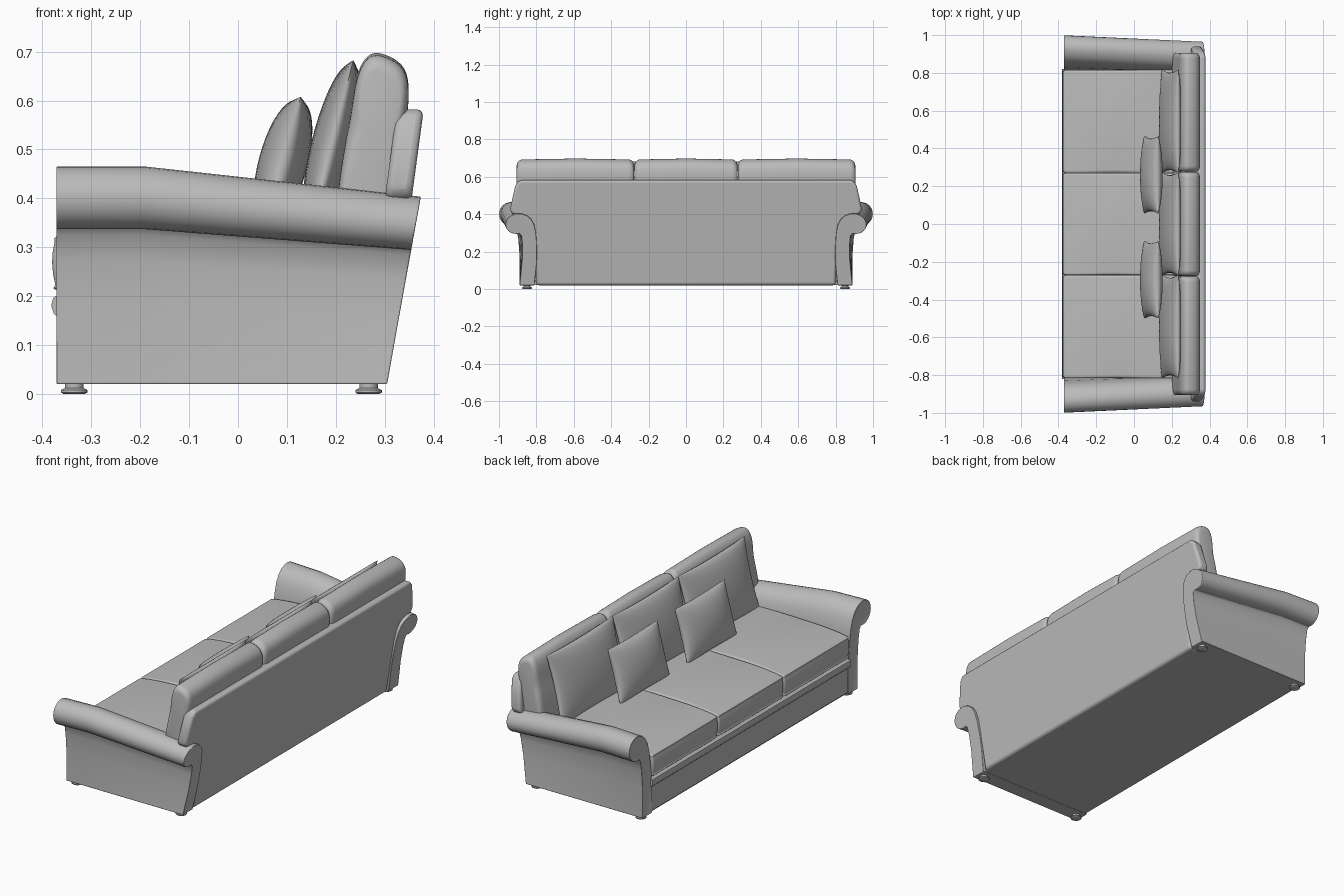
import bpy, bmesh
from math import sin, cos, radians, pi
from mathutils import Vector

if "Cube" in bpy.data.objects:
    bpy.data.objects.remove(bpy.data.objects["Cube"], do_unlink=True)

fabric = bpy.data.materials.new("grey_fabric")
fabric.use_nodes = True
grey = (0.5, 0.5, 0.5, 1)
fabric.diffuse_color = grey
fabric.node_tree.nodes["Principled BSDF"].inputs["Base Color"].default_value = grey


def finish(bm, name, bevel=0.0, angle=35):
    """Turn a bmesh into a smooth shaded object with optional rounded edges."""
    bmesh.ops.recalc_face_normals(bm, faces=bm.faces)
    mesh = bpy.data.meshes.new(name)
    bm.to_mesh(mesh)
    bm.free()
    mesh.materials.append(fabric)
    obj = bpy.data.objects.new(name, mesh)
    bpy.context.collection.objects.link(obj)
    if bevel:
        mod = obj.modifiers.new("rounding", "BEVEL")
        mod.width, mod.segments = bevel, 3
        mod.limit_method, mod.angle_limit = "ANGLE", radians(angle)
    bpy.ops.object.select_all(action="DESELECT")
    obj.select_set(True)
    bpy.context.view_layer.objects.active = obj
    bpy.ops.object.shade_smooth_by_angle(angle=radians(angle))
    return obj


def loft(rings, panel=0.0):
    """Skin closed rings and cap both ends; panel insets the first cap."""
    bm = bmesh.new()
    loops = [[bm.verts.new(p) for p in ring] for ring in rings]
    n = len(loops[0])
    for a, b in zip(loops, loops[1:]):
        for i in range(n):
            j = (i + 1) % n
            bm.faces.new((a[i], a[j], b[j], b[i]))
    first = bm.faces.new(loops[0][::-1])
    bm.faces.new(loops[-1])
    if panel:
        bmesh.ops.recalc_face_normals(bm, faces=bm.faces)
        bmesh.ops.inset_region(bm, faces=[first], thickness=panel, depth=-0.004)
    return bm


def smooth_profile(points, steps=4):
    """Closed Catmull-Rom curve through a few points."""
    pts, out = [Vector(p) for p in points], []
    n = len(pts)
    for i in range(n):
        a, b, c, d = (pts[(i + k - 1) % n] for k in range(4))
        for s in range(steps):
            t = s / steps
            out.append(0.5 * (2 * b + (c - a) * t + (2 * a - 5 * b + 4 * c - d) * t * t
                              + (3 * b - a - 3 * c + d) * t ** 3))
    return out


def cushion(name, profile, y0, y1, round_end, top_sag=0.0):
    """Side profile (x, z) swept along y with softly rounded ends."""
    prof = smooth_profile(profile)
    cx = sum(p.x for p in prof) / len(prof)
    cz = sum(p.y for p in prof) / len(prof)
    mid, half = (y0 + y1) / 2, (y1 - y0) / 2
    stations = []
    for k in range(6):
        a = k / 5 * pi / 2
        stations.append((half - round_end * (1 - sin(a)), round_end * (1 - cos(a))))
    right = [(mid + d, r) for d, r in stations]
    left = [(mid - d, r) for d, r in reversed(stations)]
    rings = []
    for y, r in left + [(mid, 0)] + right:
        ring = []
        for p in prof:
            v = Vector((p.x - cx, p.y - cz))
            v -= v.normalized() * min(r, v.length * 0.8)
            sag = top_sag * ((y - mid) / half) ** 2 if v.y > 0 else 0
            ring.append((cx + v.x, y, cz + v.y - sag))
        rings.append(ring)
    return finish(loft(rings), name, angle=60)


def pillow(name, centre, width, height, thick, lean, n=20):
    """Two bulging sheets joined along a pinched seam."""
    up = Vector((sin(lean), 0, cos(lean)))
    out = Vector((-cos(lean), 0, sin(lean)))
    bm = bmesh.new()
    for side in (1, -1):
        made = bmesh.ops.create_grid(bm, x_segments=n, y_segments=n, size=1)
        for v in made["verts"]:
            u, w = sin(v.co.x * pi / 2), sin(v.co.y * pi / 2)
            puff = max(0, (1 - u * u) * (1 - w * w)) ** 0.45
            y = u * width / 2 * (1 - 0.06 * (1 - w * w))
            h = w * height / 2 * (1 - 0.05 * (1 - u * u))
            v.co = Vector(centre) + Vector((0, y, 0)) + up * h + out * side * puff * thick / 2
    bmesh.ops.remove_doubles(bm, verts=bm.verts, dist=0.0002)
    return finish(bm, name, angle=60)


# Base with the rounded front rail
base = [(-0.362, 0.022), (-0.368, 0.03), (-0.368, 0.155), (-0.377, 0.165), (-0.382, 0.18),
        (-0.378, 0.196), (-0.362, 0.208), (0.29, 0.21), (0.29, 0.022)]
finish(loft([[(x, y, z) for x, z in base] for y in (-0.82, 0.82)]), "base")

# Scroll arms: one cross-section (y, z) tapering down towards the back
arm = [(0.81, 0.02), (0.89, 0.02), (0.89, 0.18), (0.897, 0.27), (0.907, 0.325)]
arm += [(0.935 + 0.064 * cos(radians(a)), 0.401 + 0.064 * sin(radians(a)))
        for a in range(-105, 106, 15)]
arm += [(0.89, 0.452), (0.865, 0.43), (0.845, 0.395), (0.83, 0.34), (0.817, 0.25), (0.81, 0.16)]


def arm_ring(x, side, slant=False):
    ring = []
    for y, z in arm:
        px = 0.305 + 0.155 * (z - 0.02) if slant else x
        drop = max(0, (px + 0.19) / 0.55) * 0.135
        up = z - 0.02
        ring.append((px, side * (y - 0.034 * (px + 0.37) / 0.73 * up / 0.38),
                     0.02 + up * (1 - drop)))
    return ring


for side, label in ((1, "left"), (-1, "right")):
    rings = [arm_ring(x, side) for x in (-0.372, -0.26, -0.19, -0.12, 0.08, 0.28)]
    rings.append(arm_ring(0, side, True))
    finish(loft(rings, panel=0.012), label + "_arm", bevel=0.003, angle=45)

# Leaning back frame with shoulders flaring over the arms
half = [(0.8, 0.02), (0.805, 0.15), (0.818, 0.26), (0.835, 0.32), (0.87, 0.375), (0.935, 0.405),
        (0.94, 0.43), (0.925, 0.5), (0.912, 0.555), (0.89, 0.582)]
outline = half + [(-y, z) for y, z in reversed(half)]
back = [[(0.304 + 0.135 * (z - 0.02) - d, y, z) for y, z in outline] for d in (0.055, 0)]
finish(loft(back), "back_frame", bevel=0.014, angle=40)

# Seat cushions, back cushions and large pillows, one set per place
seat = [(-0.362, 0.212), (-0.374, 0.226), (-0.38, 0.268), (-0.375, 0.308), (-0.358, 0.325),
        (-0.2, 0.342), (0.0, 0.346), (0.2, 0.34), (0.25, 0.32), (0.25, 0.22), (0.2, 0.21),
        (-0.2, 0.21)]
rest = [(0.205, 0.34), (0.207, 0.43), (0.228, 0.56), (0.245, 0.655), (0.272, 0.695),
        (0.31, 0.69), (0.34, 0.665), (0.349, 0.62), (0.342, 0.54), (0.32, 0.35), (0.26, 0.325)]
places = (("right", -0.815, -0.272, -0.905, -0.278), ("middle", -0.27, 0.27, -0.275, 0.275),
          ("left", 0.272, 0.815, 0.278, 0.905))
for label, s0, s1, b0, b1 in places:
    cushion(label + "_seat_cushion", seat, s0, s1, 0.014)
    cushion(label + "_back_cushion", rest, b0, b1, 0.03, 0.006)
    pillow(label + "_large_pillow", (0.192, (s0 + s1) / 2, 0.508), 0.55, 0.36, 0.085,
           radians(14))

# Small pillows
for label, y in (("right", -0.295), ("left", 0.26)):
    pillow(label + "_small_pillow", (0.092, y, 0.472), 0.41, 0.28, 0.1, radians(15))

# Turned feet: wide disc, narrow neck
foot = [(0.022, 0), (0.027, 0.003), (0.027, 0.008), (0.019, 0.012), (0.019, 0.024)]
for fx, depth in ((-0.335, "front"), (0.267, "back")):
    for fy, label in ((0.85, "left"), (-0.85, "right")):
        rings = [[(fx + r * cos(k * pi / 12), fy + r * sin(k * pi / 12), z) for k in range(24)]
                 for r, z in foot]
        finish(loft(rings), label + "_" + depth + "_foot")
